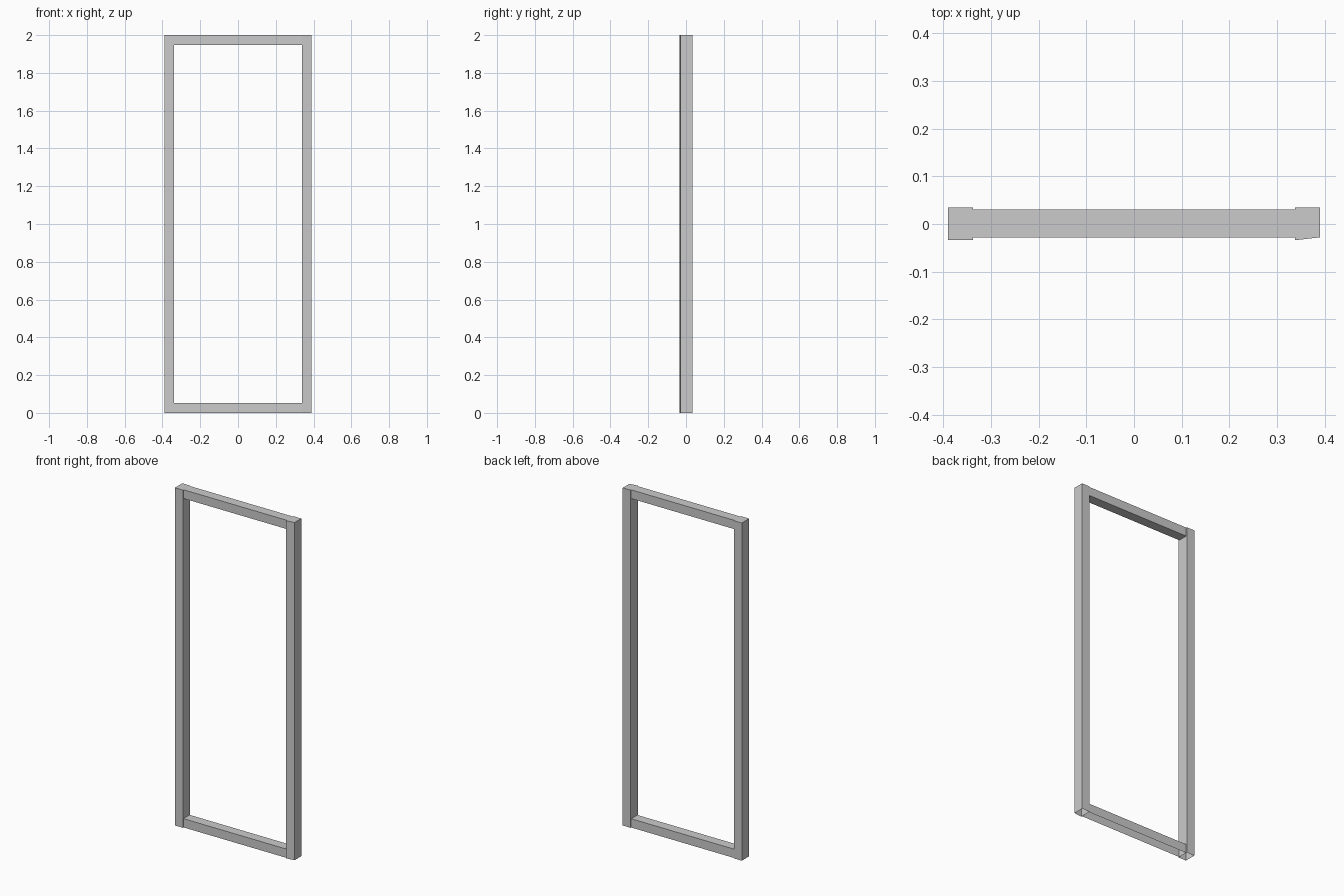
import bpy, bmesh

if "Cube" in bpy.data.objects:
    bpy.data.objects.remove(bpy.data.objects["Cube"])

X_OUT, X_IN = 0.39, 0.338      # stile outer and inner edges
RAIL_H = 0.052


def prism(name, outline, z0, z1, open_bottom=False, open_ends=False):
    """Extrude an xy outline from z0 to z1, optionally leaving sides open."""
    bm = bmesh.new()
    base = bm.faces.new([bm.verts.new((x, y, z0)) for x, y in outline])
    ext = bmesh.ops.extrude_face_region(bm, geom=[base], use_keep_orig=True)
    top = [g for g in ext["geom"] if isinstance(g, bmesh.types.BMVert)]
    bmesh.ops.translate(bm, verts=top, vec=(0, 0, z1 - z0))
    bmesh.ops.recalc_face_normals(bm, faces=bm.faces)
    drop = [f for f in bm.faces
            if (open_bottom and f.normal.z < -0.9)
            or (open_ends and abs(f.normal.x) > 0.9)]
    bmesh.ops.delete(bm, geom=drop, context='FACES')
    mesh = bpy.data.meshes.new(name)
    bm.to_mesh(mesh)
    bm.free()
    obj = bpy.data.objects.new(name, mesh)
    bpy.context.collection.objects.link(obj)
    return obj


# Upright stiles, hollow underneath; the right one has a tapered front face
prism("left_stile", [(-X_OUT, -0.034), (-X_IN, -0.034),
                     (-X_IN, 0.035), (-X_OUT, 0.035)], 0, 2, open_bottom=True)
prism("right_stile", [(X_IN, -0.034), (X_OUT, -0.028),
                      (X_OUT, 0.035), (X_IN, 0.035)], 0, 2, open_bottom=True)

# Cross rails, slightly thinner than the stiles; the lower one is open underneath
rail = [(-X_IN, -0.028), (X_IN, -0.028), (X_IN, 0.03), (-X_IN, 0.03)]
prism("bottom_rail", rail, 0, RAIL_H, open_bottom=True, open_ends=True)
prism("top_rail", rail, 2 - RAIL_H, 2, open_ends=True)
